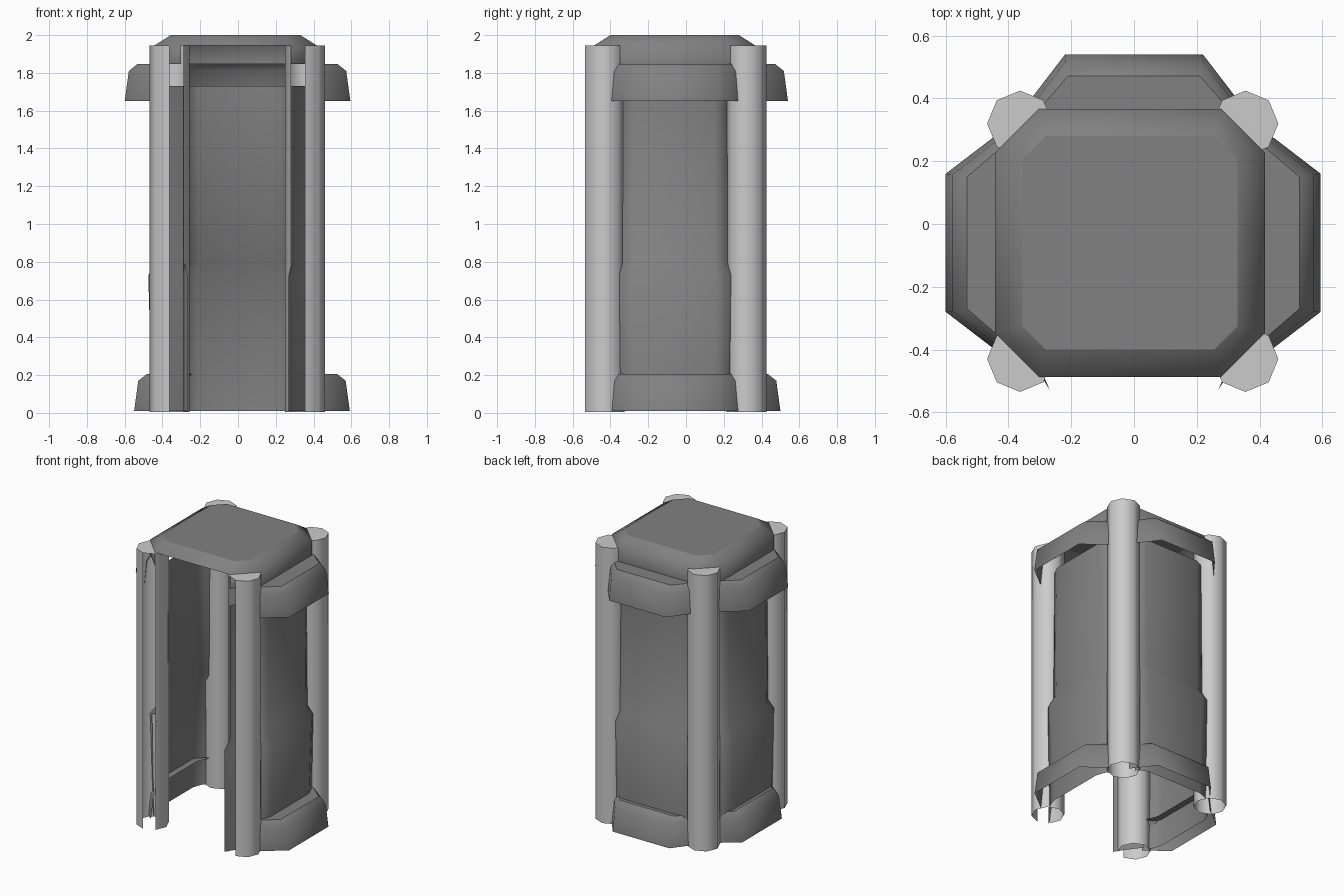
import bpy, bmesh, math
from mathutils import Vector

if "Cube" in bpy.data.objects:
    bpy.data.objects.remove(bpy.data.objects["Cube"], do_unlink=True)


def material(name, value):
    m = bpy.data.materials.new(name)
    m.use_nodes = True
    colour = (value, value, value, 1)
    m.diffuse_color = colour
    m.node_tree.nodes["Principled BSDF"].inputs["Base Color"].default_value = colour
    return m


BODY = material("dark grey", 0.22)
POST = material("light grey", 0.6)


def loft(name, rings, mat, closed=False, skip=(), flat=0, angle=60):
    """Skin rows of points, capping closed ones. skip leaves out column spans
    of the first row; the last few faces can be flat shaded."""
    bm = bmesh.new()
    rows = [[bm.verts.new(p) for p in ring] for ring in rings]
    n = len(rows[0])
    for level, (a, b) in enumerate(zip(rows, rows[1:])):
        for i in range(n if closed else n - 1):
            if level > 0 or i not in skip:
                j = (i + 1) % n
                bm.faces.new((a[i], a[j], b[j], b[i]))
    if closed:
        bm.faces.new(rows[-1])
    bmesh.ops.recalc_face_normals(bm, faces=bm.faces)
    # make open shells face away from the middle of the model
    mid = Vector((0, -0.06, 1))
    if not closed and sum(f.normal.dot(f.calc_center_median() - mid) * f.calc_area()
                          for f in bm.faces) < 0:
        bmesh.ops.reverse_faces(bm, faces=bm.faces)
    mesh = bpy.data.meshes.new(name)
    bm.to_mesh(mesh)
    bm.free()
    mesh.materials.append(mat)
    mesh.shade_smooth()
    mesh.set_sharp_from_angle(angle=math.radians(angle))
    for face in mesh.polygons[len(mesh.polygons) - flat:]:
        face.use_smooth = False
    obj = bpy.data.objects.new(name, mesh)
    bpy.context.collection.objects.link(obj)


CX, CY = -0.013, -0.06


# Roof: chamfered square with a bevelled rim, its skirt open over the doorway
def octagon(hx, hy, cut, z):
    quarter = [(hx, hy - cut), (hx - cut, hy)]
    pts = []
    for sx, sy in ((1, 1), (-1, 1), (-1, -1), (1, -1)):
        for x, y in (quarter if sx * sy > 0 else quarter[::-1]):
            pts.append((CX + sx * x, CY + sy * y, z))
    return pts


loft("roof", [octagon(0.43, 0.427, 0.14, 1.847), octagon(0.43, 0.427, 0.14, 1.945),
              octagon(0.343, 0.34, 0.075, 2.0)], BODY, True, skip=(5,), flat=1)

# Corner posts: eight-sided columns open beneath, the front pair slotted
SECTION = [(0.105 * math.cos(i * math.pi / 4), 0.105 * math.sin(i * math.pi / 4))
           for i in range(8)]
for sx, side, px in ((1, "left", 0.355), (-1, "right", 0.363)):
    for sy, end, py in ((1, "back", 0.32), (-1, "front", 0.43)):
        rings = [[(sx * (px + x), sy * (py + y), z) for x, y in SECTION]
                 for z in (0.005, 1.945)]
        loft(f"{end}_{side}_post", rings, POST, True,
             skip=(2,) if sy < 0 else (), flat=1, angle=50)

    # Stub of wall beside the doorway, running through the slotted post
    upper = [(0.375, -0.35), (0.3, -0.45), (0.283, -0.495)]
    lower = [(0.385, -0.36), (0.305, -0.47), (0.268, -0.53)]
    loft(f"{side}_door_stub", [[(sx * x, y, z) for x, y in plan] for plan, z in
                               ((lower, 0.01), (lower, 0.73), (upper, 0.79), (upper, 1.73))],
         BODY)


def bowed(name, place, reach, rows, flat=0):
    """Panel with a flat middle and swept-back ends, from rows of
    (reach offset, half middle, half width, sweep, height, inward fold)."""
    rings = []
    for off, mid, half, sweep, z, *fold in rows:
        o = reach + off
        section = [(o, mid), (o - sweep, half)]
        for f in fold:
            section.append((o - sweep - f, half + f * 0.35))
        section = [(r, -t) for r, t in reversed(section)] + section
        rings.append([(*place(r, t), z) for r, t in section])
    loft(name, rings, BODY, flat=flat)


# Each side: (name, placement, wall position, upper trim and lower trim reach)
SIDES = [
    ("left", lambda o, t: (o, t + CY), 0.415, 0.595, 0.592),
    ("right", lambda o, t: (-o, t + CY), 0.43, 0.60, 0.55),
    ("back", lambda o, t: (t, o), 0.375, 0.54, 0.50),
]
WALL = [(0.025, 0.21, 0.282, 0.025, 0.01, 0.02), (0.045, 0.22, 0.295, 0.04, 0.73, 0.02),
        (0.006, 0.21, 0.273, 0.03, 0.79, 0.1), (0.0, 0.21, 0.268, 0.03, 1.73, 0.1)]

for name, place, wall, upper, lower in SIDES:
    bowed(f"{name}_wall", place, wall, WALL)
    for level, reach, z in (("upper", upper, 1.65), ("lower", lower, 0.01)):
        trim = [(0, 0.22, 0.335, 0.15, z), (-0.022, 0.218, 0.325, 0.14, z + 0.16),
                (-0.068, 0.21, 0.305, 0.11, z + 0.197),
                (wall - 0.015 - reach, 0.2, 0.275, 0.03, z + 0.197)]
        bowed(f"{name}_{level}_trim", place, reach, trim, flat=3)
